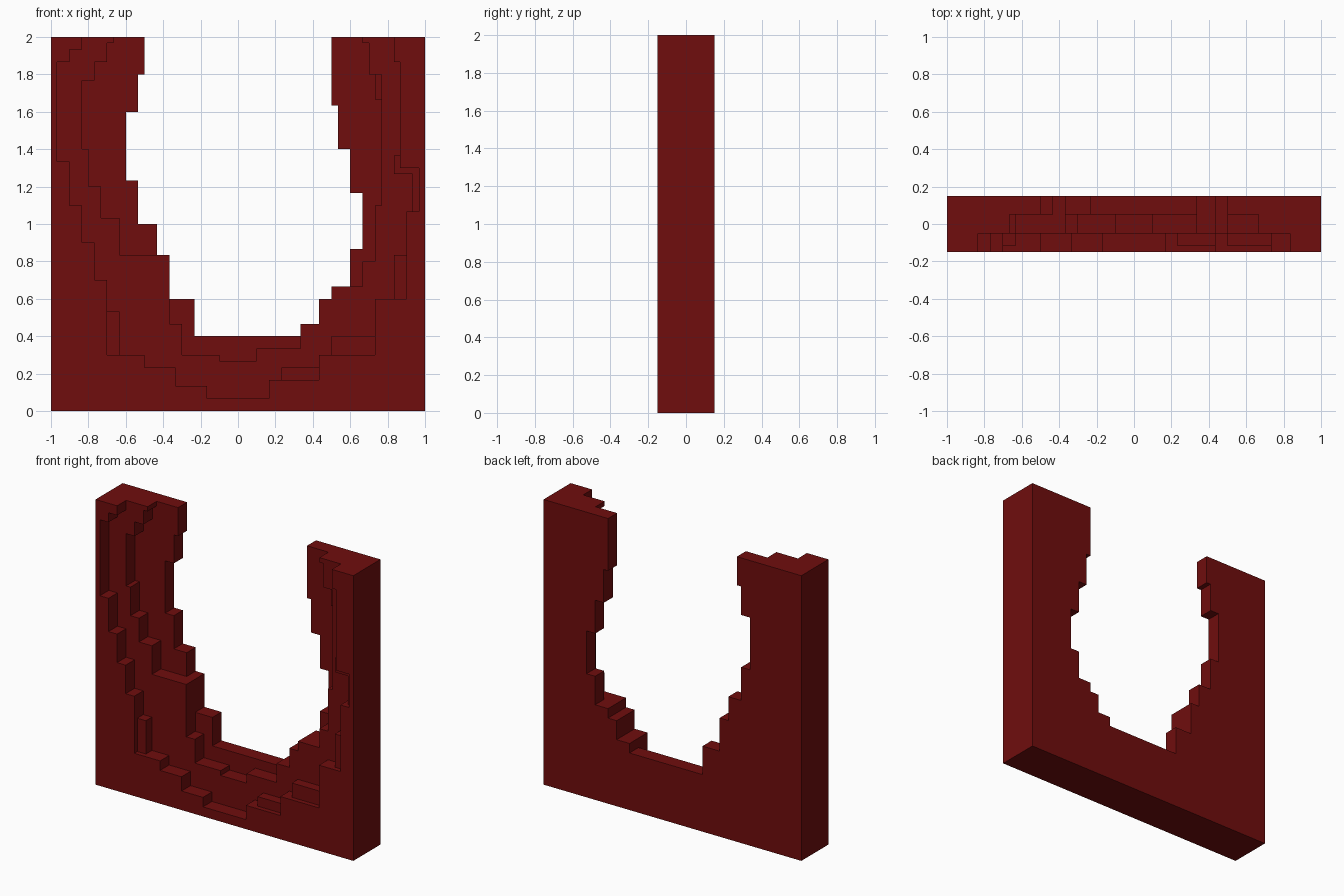
import bpy, bmesh

if "Cube" in bpy.data.objects:
    bpy.data.objects.remove(bpy.data.objects["Cube"])

N, D = 60, 9            # cells across / high, cells deep
C = 2.0 / N             # cell size

red = bpy.data.materials.new("dark red")
red.diffuse_color = (0.162, 0.004, 0.004, 1)
red.use_nodes = True
red.node_tree.nodes["Principled BSDF"].inputs["Base Color"].default_value = red.diffuse_color

# Stepped opening of each layer: floor, then (top row, edge column) going up
LAYERS = {
    "front": (2, [(4, -5), (7, -10), (9, -15), (21, -21), (27, -23), (33, -25), (40, -27),
                  (56, -29), (58, -27), (60, -25)],
              [(5, 5), (9, 13), (18, 22), (32, 27), (39, 29), (56, 26), (60, 25)]),
    "middle": (8, [(9, -3), (14, -9), (25, -11), (31, -19), (36, -22), (42, -24), (53, -25),
                   (56, -23), (59, -21), (60, -20)],
               [(10, 3), (14, 10), (18, 13), (20, 15), (24, 20), (33, 22), (54, 23),
                (59, 21), (60, 20)]),
    "back": (12, [(18, -7), (25, -11), (30, -13), (37, -16), (48, -18), (54, -16), (60, -15)],
             [(14, 10), (18, 13), (20, 15), (26, 18), (35, 20), (42, 18), (49, 16), (60, 15)]),
}


def edge_at(steps, z):
    return next(x for top, x in steps if z < top)


solid = set()


def fill(x0, x1, y0, y1, z0, z1):
    solid.update((x, y, z) for x in range(x0, x1) for y in range(y0, y1) for z in range(z0, z1))


# Three layers, each three cells deep
for i, (floor, left, right) in enumerate(LAYERS.values()):
    y0, y1 = i * 3, i * 3 + 3
    fill(-30, 30, y0, y1, 0, floor)
    for z in range(floor, N):
        fill(-30, edge_at(left, z), y0, y1, z, z + 1)
        fill(edge_at(right, z), 30, y0, y1, z, z + 1)

# Thinner ledges set back one cell from the layer in front
for x0, x1, z0, z1 in [(-21, -19, 9, 16), (7, 13, 5, 7), (15, 22, 9, 12), (25, 27, 18, 25),
                       (28, 29, 32, 39), (25, 29, 38, 39), (25, 26, 38, 41)]:
    fill(x0, x1, 1, 3, z0, z1)
fill(22, 23, 4, 6, 50, 54)

# Skin the cells with outside faces only, then merge flat regions
bm = bmesh.new()
verts = {}


def vert(p):
    if p not in verts:
        verts[p] = bm.verts.new((p[0] * C, (p[1] - D / 2) * C, p[2] * C))
    return verts[p]


for cell in solid:
    for axis in range(3):
        for side in (0, 1):
            near = list(cell)
            near[axis] += 2 * side - 1
            if tuple(near) in solid:
                continue
            u, v = (axis + 1) % 3, (axis + 2) % 3
            ring = []
            for a, b in ((0, 0), (1, 0), (1, 1), (0, 1)):
                p = list(cell)
                p[axis] += side
                p[u] += a
                p[v] += b
                ring.append(vert(tuple(p)))
            bm.faces.new(ring if side else ring[::-1])

bmesh.ops.dissolve_limit(bm, angle_limit=0.01, verts=bm.verts[:], edges=bm.edges[:])
mesh = bpy.data.meshes.new("broken_frame")
bm.to_mesh(mesh)
bm.free()
mesh.materials.append(red)
bpy.context.collection.objects.link(bpy.data.objects.new("broken_frame", mesh))
